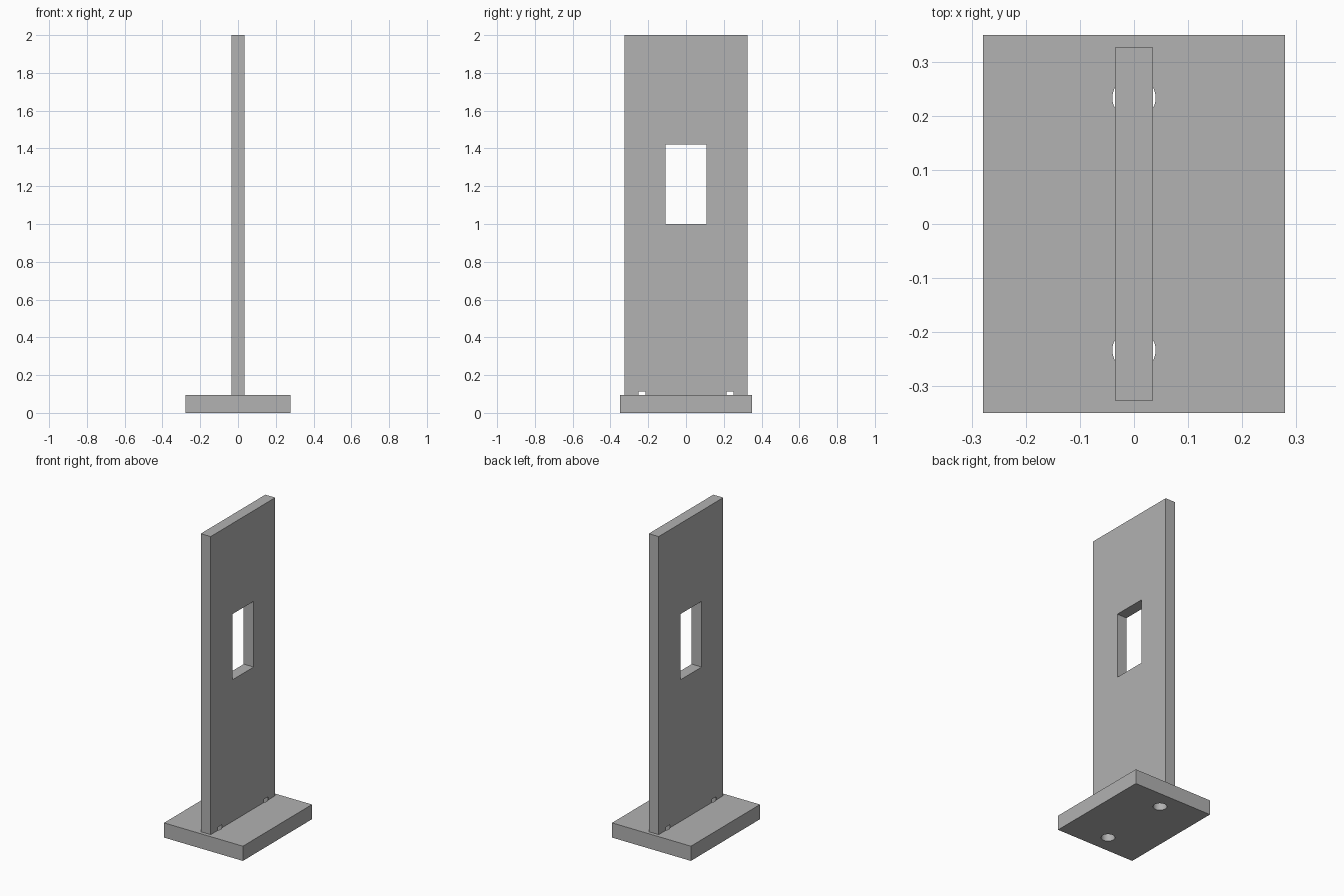
import bpy

cube = bpy.data.objects.get("Cube")
if cube:
    bpy.data.objects.remove(cube, do_unlink=True)

# One plain grey
grey = bpy.data.materials.new("plain grey")
grey.use_nodes = True
colour = (0.445, 0.445, 0.445, 1)
grey.diffuse_color = colour
grey.node_tree.nodes["Principled BSDF"].inputs["Base Color"].default_value = colour


def box(name, width, depth, bottom, top):
    """Box centred on x and y, between two heights."""
    bpy.ops.mesh.primitive_cube_add(size=1, location=(0, 0, (bottom + top) / 2))
    obj = bpy.context.object
    obj.name = name
    obj.scale = (width, depth, top - bottom)
    bpy.ops.object.transform_apply(location=True, rotation=False, scale=True)
    obj.data.materials.append(grey)
    return obj


def combine(target, tool, operation):
    """Apply a boolean and discard the helper."""
    mod = target.modifiers.new(operation.lower(), "BOOLEAN")
    mod.operation = operation
    mod.solver = "EXACT"
    mod.object = tool
    bpy.ops.object.select_all(action="DESELECT")
    target.select_set(True)
    bpy.context.view_layer.objects.active = target
    bpy.ops.object.modifier_apply(modifier=mod.name)
    bpy.data.objects.remove(tool, do_unlink=True)


# Base plate with the upright panel rising from it
base_top = 0.094
stand = box("panel_stand", 0.558, 0.698, 0, base_top)
combine(stand, box("upright_panel", 0.07, 0.652, base_top / 2, 2), "UNION")

# Rectangular window through the panel
combine(stand, box("window_cutter", 0.3, 0.216, 1.0, 1.42), "DIFFERENCE")

# Screw holes through the base, notching the foot of the panel
hole_top = 0.114
for side in (-1, 1):
    bpy.ops.mesh.primitive_cylinder_add(
        vertices=48, radius=0.04, depth=2 * hole_top, location=(0, side * 0.233, 0))
    hole = bpy.context.object
    hole.name = "screw_hole_cutter"
    hole.data.materials.append(grey)
    combine(stand, hole, "DIFFERENCE")

bpy.ops.object.shade_smooth_by_angle()
